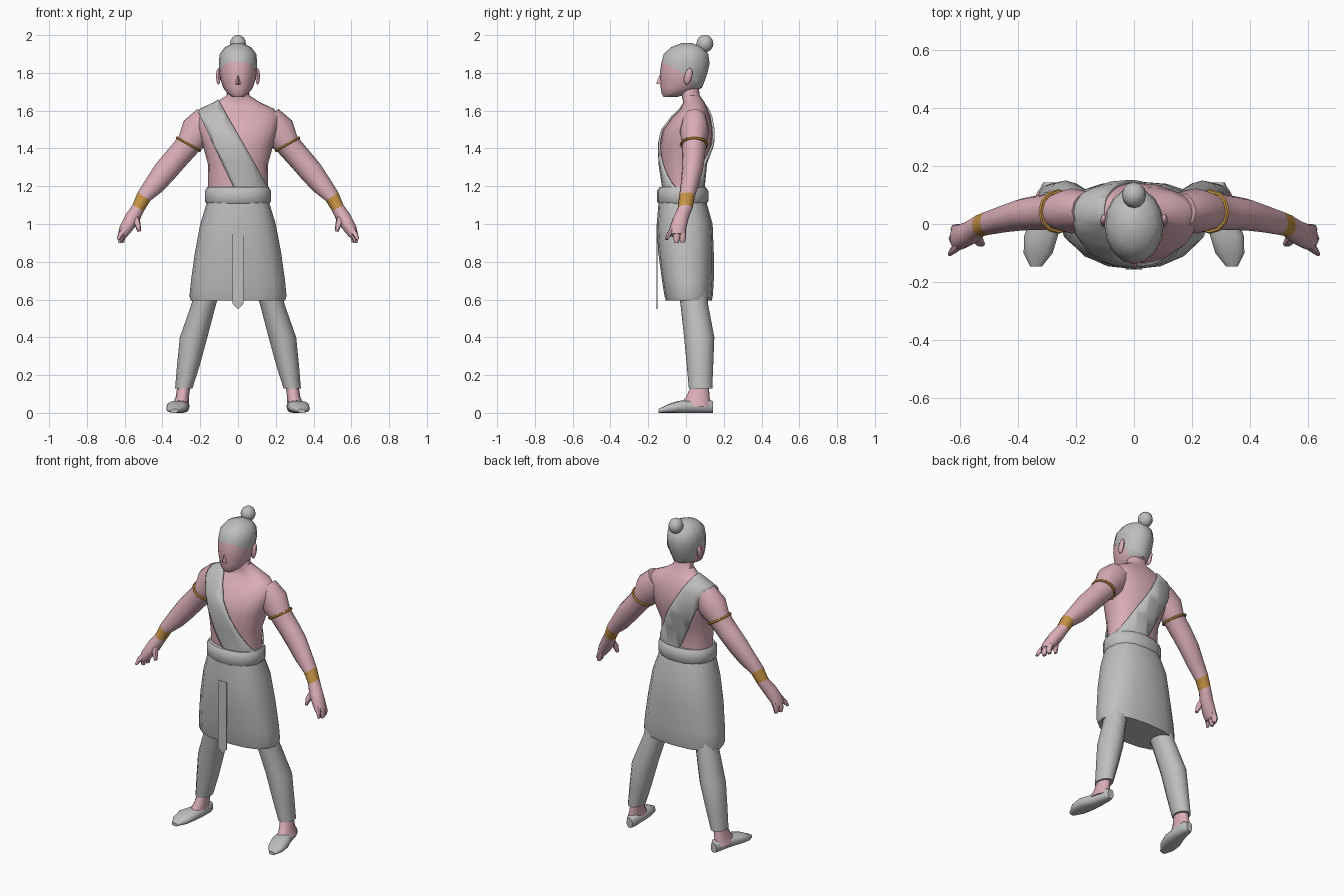
import bpy, bmesh, math
from mathutils import Vector

cube = bpy.data.objects.get("Cube")
if cube:
    bpy.data.objects.remove(cube, do_unlink=True)


def material(name, rgb):
    m = bpy.data.materials.new(name)
    m.use_nodes = True
    m.diffuse_color = (*rgb, 1)
    m.node_tree.nodes["Principled BSDF"].inputs["Base Color"].default_value = (*rgb, 1)
    return m


skin = material("skin pink", (0.70, 0.42, 0.47))
cloth = material("cloth grey", (0.52, 0.52, 0.52))
gold = material("gold", (0.56, 0.29, 0.06))
X, Y, Z = Vector((1, 0, 0)), Vector((0, 1, 0)), Vector((0, 0, 1))


def finish(ob, mats, mirror=False, angle=45):
    for m in mats:
        ob.data.materials.append(m)
    bpy.ops.object.select_all(action='DESELECT')
    ob.select_set(True)
    bpy.context.view_layer.objects.active = ob
    bpy.ops.object.shade_smooth_by_angle(angle=math.radians(angle))
    if mirror:
        ob.modifiers.new("Mirror", 'MIRROR')
    return ob


def from_bmesh(name, bm, mats, **opts):
    bmesh.ops.recalc_face_normals(bm, faces=bm.faces)
    me = bpy.data.meshes.new(name)
    bm.to_mesh(me)
    bm.free()
    ob = bpy.data.objects.new(name, me)
    bpy.context.collection.objects.link(ob)
    return finish(ob, mats, **opts)


def loft(rings, n=16, power=1.0, cap=True):
    """Skin a list of rings (centre, u axis, v axis) into a bmesh."""
    bm = bmesh.new()

    def bend(t):
        return math.copysign(abs(t) ** power, t)
    loops = []
    for c, u, v in rings:
        angles = [2 * math.pi * j / n for j in range(n)]
        loops.append([bm.verts.new(c + u * bend(math.cos(a)) + v * bend(math.sin(a)))
                      for a in angles])
    for a, b in zip(loops, loops[1:]):
        for j in range(n):
            k = (j + 1) % n
            bm.faces.new((a[j], a[k], b[k], b[j]))
    if cap:
        bm.faces.new(loops[0])
        bm.faces.new(loops[-1])
    return bm


def level(rows, grow=0.0):
    """Horizontal rings from rows of (z, x, y, half width, half depth)."""
    return [(Vector((x, y, z)), X * (rx + grow), Y * (ry + grow)) for z, x, y, rx, ry in rows]


def along(rows):
    """Rings square to a path, from rows of (x, y, z, radius, depth radius)."""
    pts = [Vector(r[:3]) for r in rows]
    out = []
    for i, r in enumerate(rows):
        t = pts[min(i + 1, len(pts) - 1)] - pts[max(i - 1, 0)]
        t.y = 0
        out.append((pts[i], t.cross(Y).normalized() * r[3], Y * r[4]))
    return out


# Torso and neck
torso_rows = [
    (1.10, 0, -.015, .155, .105), (1.20, 0, -.014, .158, .102), (1.32, 0, -.017, .160, .117),
    (1.42, 0, .000, .187, .137), (1.50, 0, .010, .212, .131), (1.57, 0, .030, .222, .100),
    (1.61, 0, .042, .190, .072), (1.645, 0, .042, .115, .056),
    (1.68, 0, .025, .060, .048), (1.77, 0, .012, .056, .048)]
from_bmesh("torso", loft(level(torso_rows), 20, 0.9), [skin])

# Shoulder sash: a slightly larger torso shell trimmed by two slanted planes
bm = loft(level(torso_rows, 0.012), 20, 0.9, cap=False)
for point, normal in (((-.10, 0, 1.65), (.43, 0, .245)), ((-.016, 0, 1.18), (-.41, 0, -.194)),
                      ((0, 0, 1.15), (0, 0, -1))):
    bmesh.ops.bisect_plane(bm, geom=bm.verts[:] + bm.edges[:] + bm.faces[:],
                           plane_co=point, plane_no=normal, clear_outer=True)
sash = from_bmesh("shoulder_sash", bm, [cloth])
thick = sash.modifiers.new("Thickness", 'SOLIDIFY')
thick.thickness = 0.01
thick.offset = -1

# Head, with the hairline cut into the mesh
bm = loft(level([
    (1.672, 0, -.082, .030, .036), (1.69, 0, -.063, .055, .066), (1.72, 0, -.025, .078, .109),
    (1.76, 0, -.018, .091, .118), (1.80, 0, -.012, .098, .126), (1.85, 0, -.003, .102, .128),
    (1.90, 0, 0, .097, .118), (1.935, 0, .005, .070, .085), (1.957, 0, .005, .025, .030)]), 16)
brow, slope = Vector((0, .01, 1.785)), Vector((0, .55, 1))
for point, normal in ((brow, slope), (Vector((0, .03, 0)), Y)):
    bmesh.ops.bisect_plane(bm, geom=bm.verts[:] + bm.edges[:] + bm.faces[:],
                           plane_co=point, plane_no=normal)
for f in bm.faces:
    c = f.calc_center_median()
    f.material_index = int((c - brow).dot(slope) > 0 or (c.y > .03 and c.z > 1.715))
from_bmesh("head", bm, [skin, cloth])

# Nose
bm = bmesh.new()
for p in ((0, -.130, 1.81), (0, -.158, 1.745), (.02, -.122, 1.735), (-.02, -.122, 1.735),
          (0, -.11, 1.73)):
    bm.verts.new(p)
bmesh.ops.convex_hull(bm, input=bm.verts[:])
from_bmesh("nose", bm, [skin])


def ball(name, loc, scale, tilt, mat, mirror=False):
    bpy.ops.mesh.primitive_uv_sphere_add(segments=12, ring_count=8, location=loc,
                                         scale=scale, rotation=(tilt, 0, 0))
    ob = bpy.context.object
    ob.name = name
    bpy.ops.object.transform_apply(location=True, rotation=True, scale=True)
    finish(ob, [mat], mirror)


ball("hair_bun", (0, .100, 1.955), (.042, .045, .046), 0, cloth)
ball("ears", (.104, .012, 1.782), (.012, .020, .045), -.25, skin, True)

# Belt and skirt
from_bmesh("belt", loft(level([
    (1.105, 0, -.018, .163, .124), (1.12, 0, -.018, .175, .136),
    (1.175, 0, -.018, .175, .136), (1.195, 0, -.018, .163, .122)]), 20, 0.9), [cloth])
from_bmesh("skirt", loft(level([
    (1.13, 0, -.020, .160, .124), (1.0, 0, -.007, .200, .148), (.85, 0, 0, .228, .147),
    (.70, 0, .010, .249, .137), (.62, 0, .014, .257, .128), (.595, 0, .015, .250, .122)]),
    16, 0.82), [cloth])

# Hanging front strip
bm = bmesh.new()
face = bm.faces.new([bm.verts.new((x, -.157, z)) for x, z in
                     ((-.03, 1.0), (-.03, .58), (0, .55), (.03, .58), (.03, 1.0))])
side = bmesh.ops.extrude_face_region(bm, geom=[face])
bmesh.ops.translate(bm, vec=(0, .006, 0),
                    verts=[g for g in side["geom"] if isinstance(g, bmesh.types.BMVert)])
from_bmesh("front_strip", bm, [cloth])

# Arms with a gold bracelet segment at the wrist
arm_sides = 12
bm = loft(along([
    (.155, .045, 1.555, .080, .065), (.215, .045, 1.490, .092, .078),
    (.262, .043, 1.422, .066, .063), (.325, .040, 1.350, .064, .060),
    (.385, .033, 1.280, .063, .055), (.440, .020, 1.210, .055, .048),
    (.498, .005, 1.145, .040, .042), (.528, -.004, 1.085, .034, .039),
    (.560, -.028, 1.030, .040, .042), (.598, -.045, .970, .033, .045),
    (.612, -.048, .940, .024, .042)]), arm_sides)
bm.faces.ensure_lookup_table()
for f in bm.faces[6 * arm_sides:7 * arm_sides]:
    f.material_index = 1
from_bmesh("arms", bm, [skin, gold], mirror=True)

# Fingers and thumb
digits = {
    "index_fingers": [(.600, -.070, .975, .018, .018), (.622, -.090, .945, .014, .014),
                      (.634, -.103, .918, .008, .008)],
    "middle_fingers": [(.605, -.048, .960, .022, .022), (.622, -.050, .925, .017, .018),
                       (.622, -.050, .900, .010, .012)],
    "outer_fingers": [(.600, -.022, .965, .022, .022), (.615, -.018, .925, .017, .018),
                      (.612, -.018, .902, .010, .012)],
    "thumbs": [(.548, -.035, 1.040, .022, .022), (.532, -.060, 1.000, .017, .018),
               (.522, -.068, .960, .009, .010)]}
for name, rows in digits.items():
    from_bmesh(name, loft(along(rows), 8), [skin], mirror=True)

# Upper arm bands
bpy.ops.mesh.primitive_torus_add(major_segments=12, minor_segments=6, major_radius=.069,
                                 minor_radius=.008, location=(.262, .043, 1.422),
                                 rotation=(0, -.52, 0))
bands = bpy.context.object
bands.name = "arm_bands"
bpy.ops.object.transform_apply(location=True, rotation=True, scale=True)
finish(bands, [gold], mirror=True)

# Trouser legs, ankles and shoes
from_bmesh("trouser_legs", loft(level([
    (.80, .130, .020, .085, .090), (.58, .180, .043, .065, .073), (.40, .235, .070, .073, .080),
    (.25, .263, .074, .060, .070), (.13, .287, .077, .046, .062)]), 12), [cloth], mirror=True)
from_bmesh("ankles", loft(level([
    (.15, .285, .075, .035, .045), (.085, .295, .063, .035, .062),
    (.035, .305, .045, .045, .085)]), 12), [skin], mirror=True)
shoe = [(.143, .292, .020, .030), (.11, .293, .036, .038), (.03, .303, .046, .033),
        (-.04, .320, .058, .032), (-.10, .330, .050, .022), (-.146, .337, .020, .010)]
from_bmesh("shoes", loft([(Vector((x, y, h)), X * w, Z * h) for y, x, w, h in shoe], 12, 0.8),
           [cloth], mirror=True)
